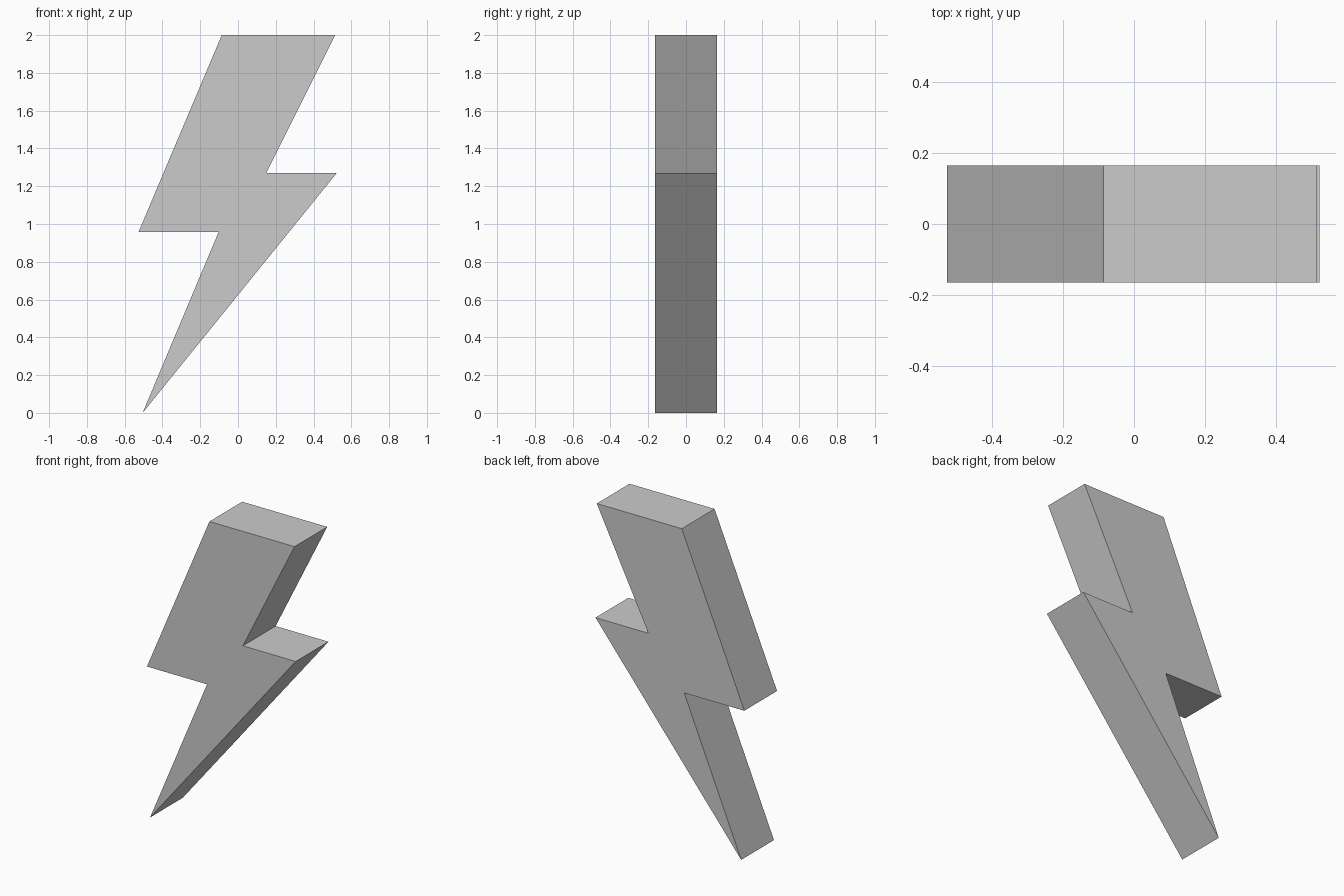
import bpy
import bmesh
from mathutils import Vector

cube = bpy.data.objects.get("Cube")
if cube:
    bpy.data.objects.remove(cube, do_unlink=True)

DEPTH = 0.33

# Plain grey material
grey = bpy.data.materials.new("light_grey")
grey.use_nodes = True
colour = (0.6, 0.6, 0.6, 1)
grey.diffuse_color = colour
grey.node_tree.nodes["Principled BSDF"].inputs["Base Color"].default_value = colour

# Zigzag outline in x and z, starting at the top edge
outline = [(-0.086, 2), (0.514, 2), (0.15, 1.27), (0.523, 1.27),
           (-0.505, 0), (-0.103, 0.957), (-0.527, 0.957)]

# Extrude the outline from front to back
bm = bmesh.new()
front = bm.faces.new([bm.verts.new((x, -DEPTH / 2, z)) for x, z in outline])
result = bmesh.ops.extrude_face_region(bm, geom=[front], use_keep_orig=True)
back_verts = [v for v in result["geom"] if isinstance(v, bmesh.types.BMVert)]
bmesh.ops.translate(bm, verts=back_verts, vec=Vector((0, DEPTH, 0)))
bmesh.ops.recalc_face_normals(bm, faces=bm.faces)

mesh = bpy.data.meshes.new("lightning_bolt")
bm.to_mesh(mesh)
bm.free()
mesh.materials.append(grey)
bolt = bpy.data.objects.new("lightning_bolt", mesh)
bpy.context.collection.objects.link(bolt)
